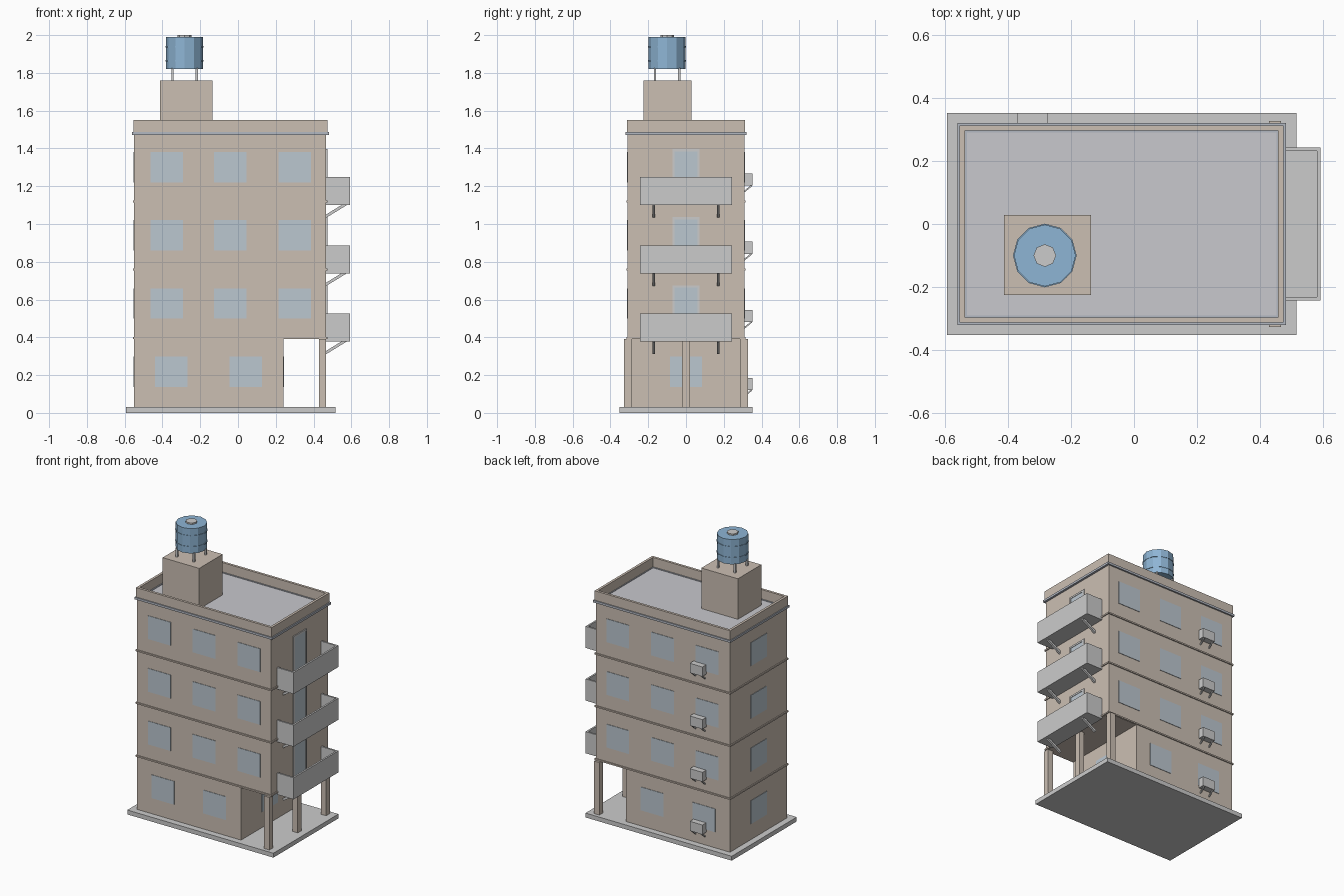
import bpy, bmesh, math
from mathutils import Matrix, Vector

if "Cube" in bpy.data.objects:
    bpy.data.objects.remove(bpy.data.objects["Cube"])


def material(name, rgb):
    m = bpy.data.materials.new(name)
    m.diffuse_color = (*rgb, 1)
    m.use_nodes = True
    m.node_tree.nodes["Principled BSDF"].inputs["Base Color"].default_value = m.diffuse_color
    return m


WALL = material("wall_plaster", (0.60, 0.52, 0.45))
GLASS = material("window_glass", (0.50, 0.57, 0.63))
ROOF = material("roof_grey", (0.58, 0.58, 0.61))
TRIM = material("trim_slate", (0.45, 0.48, 0.54))
BLUE = material("tank_blue", (0.27, 0.46, 0.66))


def finish(name, bm, mat):
    me = bpy.data.meshes.new(name)
    bm.to_mesh(me)
    bm.free()
    if mat:
        me.materials.append(mat)
    ob = bpy.data.objects.new(name, me)
    bpy.context.collection.objects.link(ob)
    return ob


def boxes(name, ranges, mat=None):
    """One object from boxes given as (x0, x1, y0, y1, z0, z1)."""
    bm = bmesh.new()
    for x0, x1, y0, y1, z0, z1 in ranges:
        m = Matrix.Translation(((x0 + x1) / 2, (y0 + y1) / 2, (z0 + z1) / 2))
        m = m @ Matrix.Diagonal((x1 - x0, y1 - y0, z1 - z0, 1))
        bmesh.ops.create_cube(bm, size=1, matrix=m)
    return finish(name, bm, mat)


def struts(name, pairs, w, mat=None):
    """Square bars running between pairs of points."""
    bm = bmesh.new()
    for a, b in pairs:
        a, b = Vector(a), Vector(b)
        d = b - a
        m = Matrix.Translation((a + b) / 2) @ d.to_track_quat('Z', 'Y').to_matrix().to_4x4()
        bmesh.ops.create_cube(bm, size=1, matrix=m @ Matrix.Diagonal((w, w, d.length, 1)))
    return finish(name, bm, mat)


def cylinder(name, x, y, z0, z1, r, n, mat=None):
    bm = bmesh.new()
    bmesh.ops.create_cone(bm, cap_ends=True, segments=n, radius1=r, radius2=r, depth=z1 - z0,
                          matrix=Matrix.Translation((x, y, (z0 + z1) / 2)))
    return finish(name, bm, mat)


def ring(x0, x1, y0, y1, z0, z1, t):
    """Four walls around a rectangle."""
    return [(x0, x1, y0, y0 + t, z0, z1), (x0, x1, y1 - t, y1, z0, z1),
            (x0, x0 + t, y0 + t, y1 - t, z0, z1), (x1 - t, x1, y0 + t, y1 - t, z0, z1)]


X0, X1, Y = -0.55, 0.467, 0.309
FLOOR = 0.361
E = 0.003

# base, walls and entrance columns
boxes("base_slab", [(-0.593, 0.515, -0.352, 0.352, 0, 0.03)])
boxes("ground_floor", [(X0, 0.24, -Y, Y, 0.03, 0.39)], WALL)
boxes("upper_floors", [(X0, X1, -Y, Y, 0.39, 1.475)], WALL)
boxes("entrance_columns", [(0.428, 0.467, y - 0.02, y + 0.02, 0.03, 0.39)
                           for y in (-0.307, 0, 0.307)], WALL)

# floor bands, cornice, roof and parapet
boxes("floor_bands", [b for z in (0.392, 0.755, 1.115)
                      for b in ring(X0 - 0.007, X1 + 0.007, -Y - 0.007, Y + 0.007, z, z + 0.01, 0.02)], WALL)
boxes("cornice", ring(-0.56, 0.482, -0.32, 0.32, 1.471, 1.486, 0.03), TRIM)
boxes("roof_deck", [(X0 + 0.005, X1 - 0.005, -Y + 0.005, Y - 0.005, 1.47, 1.482)], ROOF)
boxes("parapet", ring(-0.554, 0.474, -0.313, 0.313, 1.482, 1.55, 0.017), WALL)

# windows on front, back and left, plus the entrance wall
panes = []
for k in range(4):
    z0 = 0.138 + FLOOR * k
    z1 = z0 + 0.16
    for cx in ((-0.353, 0.04) if k == 0 else (-0.378, -0.04, 0.30)):
        for y in (-Y, Y):
            panes.append((cx - 0.086, cx + 0.086, y - E, y + E, z0, z1))
    panes.append((X0 - E, X0 + E, -0.086, 0.086, z0, z1))
panes.append((0.24 - E, 0.24 + E, -0.086, 0.086, 0.138, 0.298))
boxes("windows", panes, GLASS)

# balconies with doors and braces
walls, doors, frames, braces = [], [], [], []
for k in range(3):
    z = 0.378 + FLOOR * k
    walls += [(X1, 0.592, -0.243, 0.243, z, z + 0.02),
              (0.580, 0.592, -0.243, 0.243, z + 0.02, z + 0.148),
              (X1, 0.580, -0.243, -0.231, z + 0.02, z + 0.148),
              (X1, 0.580, 0.231, 0.243, z + 0.02, z + 0.148)]
    top = z + 0.297
    doors.append((X1 - E, X1 + E, -0.06, 0.06, z + 0.02, top - 0.012))
    frames += [(X1 - E, X1 + 0.006, s * 0.066 - 0.006, s * 0.066 + 0.006, z + 0.02, top)
               for s in (-1, 1)]
    frames.append((X1 - E, X1 + 0.006, -0.06, 0.06, top - 0.012, top))
    braces += [((X1 - 0.003, y, z - 0.06), (0.57, y, z + 0.005)) for y in (-0.171, 0.171)]
boxes("balconies", walls)
boxes("balcony_doors", doors, GLASS)
boxes("door_frames", frames)
struts("balcony_braces", braces, 0.015)

# air conditioners on the back wall
units, brackets = [], []
for k in range(4):
    z = 0.12 + FLOOR * k
    units.append((-0.371, -0.275, Y - 0.003, 0.352, z, z + 0.065))
    brackets += [((x, Y - 0.002, z - 0.033), (x, 0.348, z + 0.001)) for x in (-0.359, -0.288)]
boxes("air_conditioners", units)
struts("air_conditioner_brackets", brackets, 0.008)

# stair head and water tank
TX, TY = -0.283, -0.10
boxes("stair_head", [(-0.413, -0.136, -0.226, 0.028, 1.475, 1.76)], WALL)
boxes("tank_legs", [(TX + a * 0.064 - 0.006, TX + a * 0.064 + 0.006,
                     TY + b * 0.064 - 0.006, TY + b * 0.064 + 0.006, 1.755, 1.825)
                    for a in (-1, 1) for b in (-1, 1)])
cylinder("tank_body", TX, TY, 1.82, 1.99, 0.098, 12, BLUE)
for i, z in enumerate((1.86, 1.935)):
    cylinder(f"tank_band_{i + 1}", TX, TY, z, z + 0.008, 0.101, 12, BLUE)
cylinder("tank_cap", TX, TY, 1.985, 2.0, 0.036, 8)
